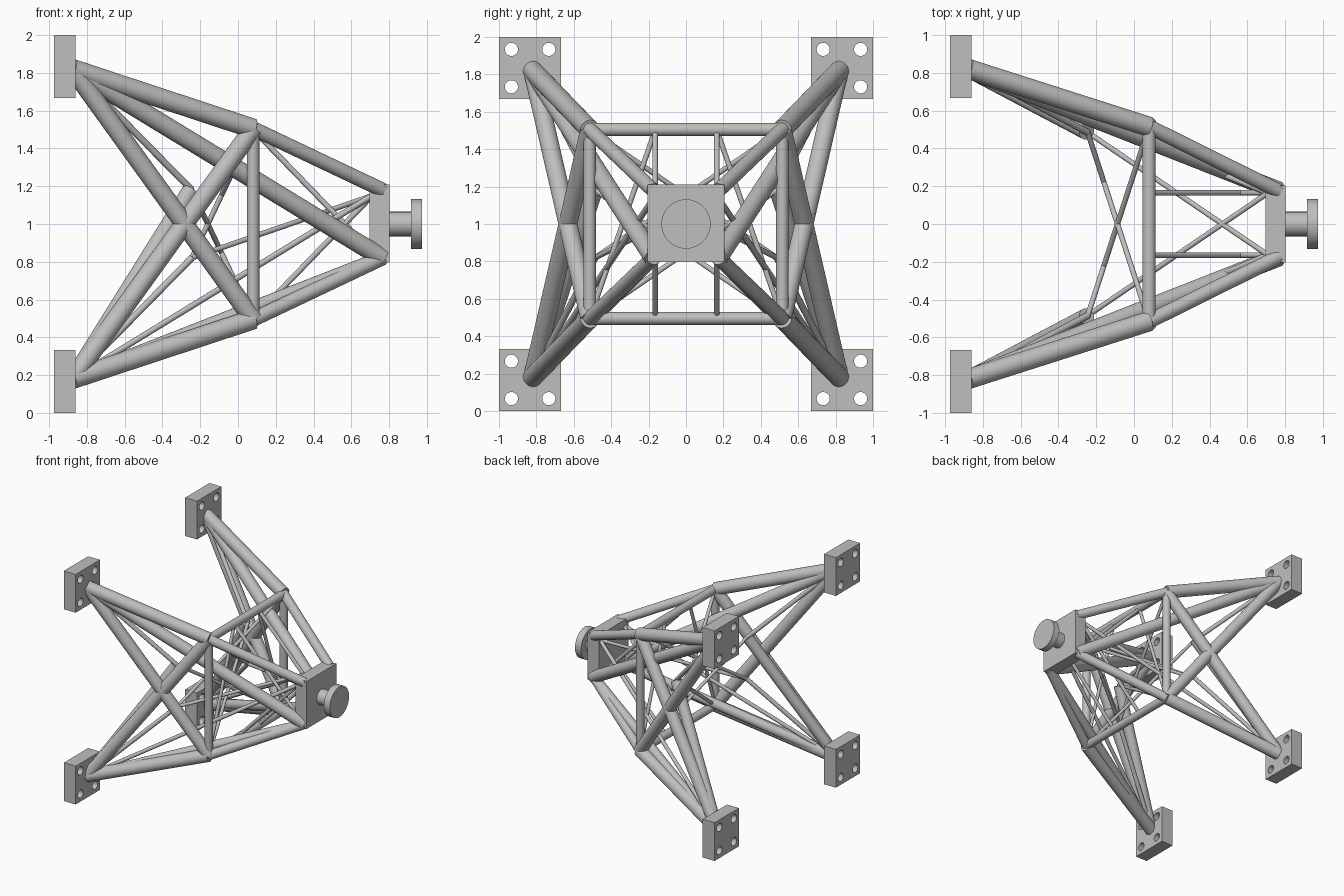
import bpy, bmesh, math
from mathutils import Vector, Matrix

if "Cube" in bpy.data.objects:
    bpy.data.objects.remove(bpy.data.objects["Cube"])

GREY = (0.52, 0.52, 0.52, 1)
steel = bpy.data.materials.new("grey steel")
steel.use_nodes = True
steel.diffuse_color = GREY
steel.node_tree.nodes["Principled BSDF"].inputs["Base Color"].default_value = GREY


def finish(bm, name, smooth=False):
    mesh = bpy.data.meshes.new(name)
    bm.to_mesh(mesh)
    bm.free()
    mesh.materials.append(steel)
    obj = bpy.data.objects.new(name, mesh)
    bpy.context.collection.objects.link(obj)
    if smooth:
        for o in bpy.context.selected_objects:
            o.select_set(False)
        obj.select_set(True)
        bpy.context.view_layer.objects.active = obj
        bpy.ops.object.shade_smooth_by_angle(angle=math.radians(35))
    return obj


def add_cylinder(bm, a, b, r, sides):
    a, b = Vector(a), Vector(b)
    turn = (b - a).to_track_quat('Z', 'Y').to_matrix().to_4x4()
    bmesh.ops.create_cone(bm, cap_ends=True, segments=sides, radius1=r, radius2=r,
                          depth=(b - a).length,
                          matrix=Matrix.Translation((a + b) / 2) @ turn)


def tube(name, a, b, r, sides=32):
    bm = bmesh.new()
    add_cylinder(bm, a, b, r, sides)
    return finish(bm, name, True)


def box(name, lo, hi):
    lo, hi = Vector(lo), Vector(hi)
    bm = bmesh.new()
    bmesh.ops.create_cube(bm, size=1, matrix=Matrix.Translation((lo + hi) / 2)
                          @ Matrix.Diagonal((*(hi - lo), 1)))
    return finish(bm, name)


# Mounting pads, each with four drilled bolt holes
for sy, side in ((-1, "front"), (1, "back")):
    for sz, level in ((-1, "lower"), (1, "upper")):
        cy, cz = sy * 0.8335, 1 + sz * 0.8335
        pad = box(f"{side}_{level}_pad", (-0.975, cy - 0.1665, cz - 0.1665),
                  (-0.861, cy + 0.1665, cz + 0.1665))
        bm = bmesh.new()
        for dy in (-0.1, 0.1):
            for dz in (-0.1, 0.1):
                add_cylinder(bm, (-1.1, cy + dy, cz + dz), (-0.7, cy + dy, cz + dz), 0.035, 32)
        drill = finish(bm, f"{side}_{level}_hole_cutter")
        drill.hide_render = True
        cut = pad.modifiers.new("holes", 'BOOLEAN')
        cut.operation, cut.object, cut.solver = 'DIFFERENCE', drill, 'EXACT'
        # Bake the holes and drop the cutter
        bpy.context.view_layer.update()
        graph = bpy.context.evaluated_depsgraph_get()
        drilled = bpy.data.meshes.new_from_object(pad.evaluated_get(graph))
        pad.modifiers.clear()
        pad.data = drilled
        bpy.data.objects.remove(drill)

# Nose block with its knob
box("nose_block", (0.695, -0.205, 0.797), (0.802, 0.205, 1.21))
tube("knob_stem", (0.79, 0, 1), (0.93, 0, 1), 0.065, 48)
tube("knob_disc", (0.917, 0, 1), (0.975, 0, 1), 0.132, 64)


# Key points of the frame; s is the side, h is the level
def foot(s, h): return (-0.875, s * 0.82, 1 + h * 0.82)
def corner(s, h): return (0.08, s * 0.515, 1 + h * 0.505)
def nose(s, h): return (0.765, s * 0.175, 1 + h * 0.18)
def inner(s, h): return (-0.245, s * 0.485, 1 + h * 0.18)
def strut_end(s, h): return (0.71, s * 0.165, 1 + h * 0.15)
def bar_point(s, h): return (0.08, s * 0.165, 1 + h * 0.5)


# Middle square
for h, level in ((-1, "lower"), (1, "upper")):
    tube(f"{level}_cross_bar", corner(-1, h), corner(1, h), 0.035)

for s, side in ((-1, "front"), (1, "back")):
    tube(f"{side}_upright", corner(s, -1), corner(s, 1), 0.033)
    for h, level in ((-1, "lower"), (1, "upper")):
        n = f"{side}_{level}_"
        # Main legs, side diagonals and nose arms
        tube(n + "leg", foot(s, h), corner(s, h), 0.053)
        tube(n + "diagonal", foot(s, h), corner(s, -h), 0.05)
        tube(n + "nose_arm", corner(s, h), nose(s, h), 0.039)
        # Thin inner bracing
        tube(n + "foot_brace", foot(s, h), inner(s, h), 0.018, 20)
        tube(n + "cross_brace", inner(s, h), corner(-s, -h), 0.014, 20)
        tube(n + "nose_strut", bar_point(s, h), strut_end(s, -h), 0.015, 20)
    # Long members from the feet to the nose
    tube(f"{side}_long_tube", foot(s, 1), nose(s, -1), 0.05)
    tube(f"{side}_lower_long_tube", foot(s, -1), nose(s, -1), 0.04)
    tube(f"{side}_long_rod", foot(s, -1), strut_end(s, 1), 0.016, 20)
    tube(f"{side}_inner_tube", foot(s, -1), (-0.25, s * 0.49, 1.18), 0.045)
    tube(f"{side}_nose_cross_rod", inner(s, -1), strut_end(-s, 1), 0.014, 20)
    # Slanted rod inside the middle square
    tube(f"{side}_square_rod", bar_point(s, 1), corner(s, -1), 0.014, 20)
